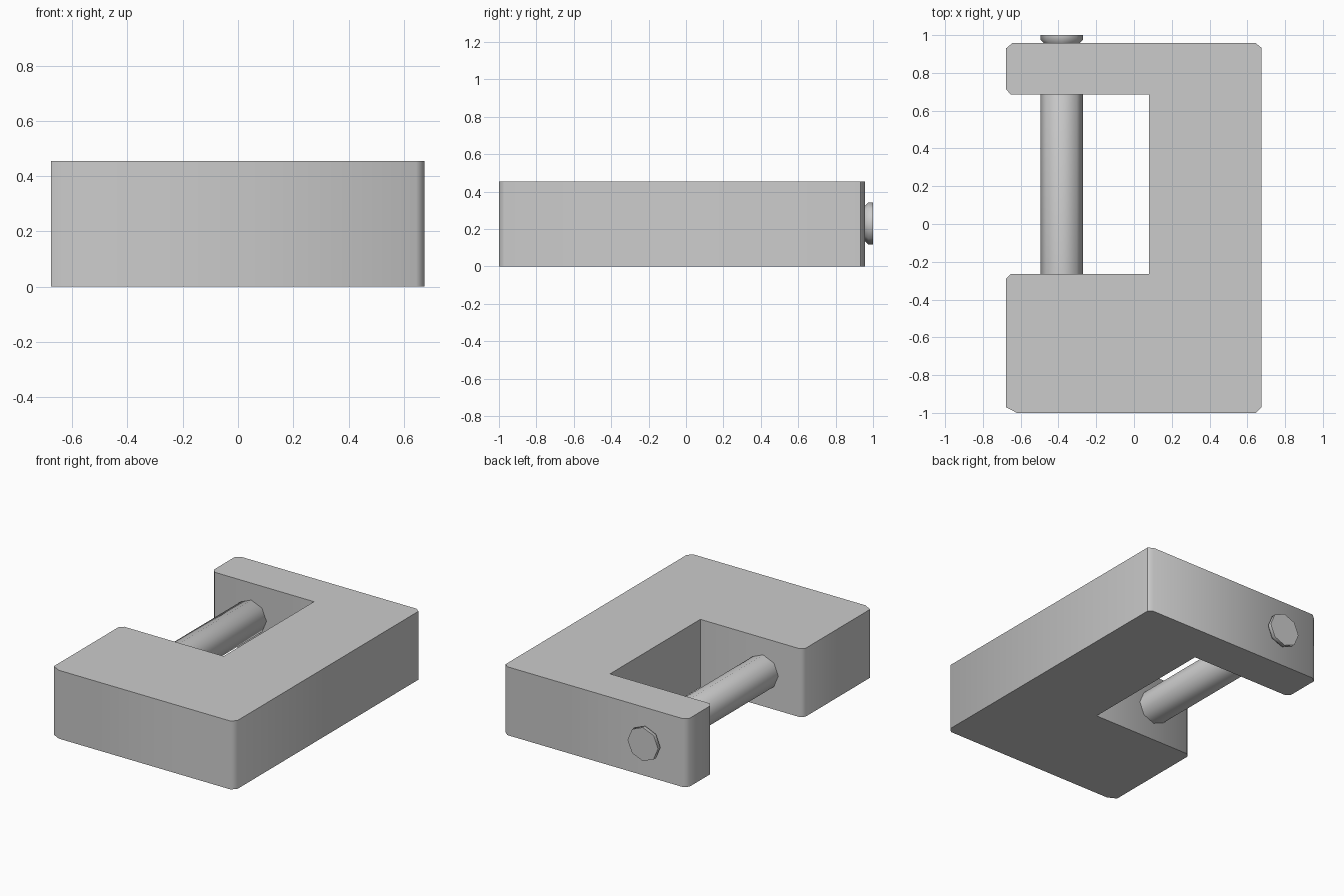
import bpy, bmesh, math

if "Cube" in bpy.data.objects:
    bpy.data.objects.remove(bpy.data.objects["Cube"])


def finish(name, bm):
    bmesh.ops.recalc_face_normals(bm, faces=bm.faces)
    mesh = bpy.data.meshes.new(name)
    bm.to_mesh(mesh)
    bm.free()
    ob = bpy.data.objects.new(name, mesh)
    bpy.context.collection.objects.link(ob)
    bpy.ops.object.select_all(action='DESELECT')
    ob.select_set(True)
    bpy.context.view_layer.objects.active = ob
    bpy.ops.object.shade_smooth_by_angle(angle=math.radians(50))
    return ob


# Lock body: C-shaped outline with clipped outer corners, extruded upward
HEIGHT = 0.455
outline = [(-0.62, -1.0), (0.645, -1.0), (0.675, -0.97), (0.675, 0.933),
           (0.645, 0.957), (-0.645, 0.957), (-0.677, 0.93), (-0.677, 0.713),
           (-0.652, 0.685), (0.08, 0.685), (0.08, -0.265), (-0.652, -0.265),
           (-0.677, -0.29), (-0.677, -0.97)]
bm = bmesh.new()
face = bm.faces.new([bm.verts.new((x, y, 0)) for x, y in outline])
top = bmesh.ops.extrude_face_region(bm, geom=[face])
bmesh.ops.translate(bm, vec=(0, 0, HEIGHT),
                    verts=[v for v in top['geom'] if isinstance(v, bmesh.types.BMVert)])
finish("lock_body", bm)


# Eight-sided turned part running along y, from (y, radius) rings
def turned(name, rings, x=-0.382, z=0.23, sides=8):
    bm = bmesh.new()
    loops = []
    for y, r in rings:
        loops.append([bm.verts.new((x + r * math.cos(a), y, z + r * math.sin(a)))
                      for a in (math.tau * i / sides for i in range(sides))])
    for a, b in zip(loops, loops[1:]):
        for i in range(sides):
            j = (i + 1) % sides
            bm.faces.new((a[i], a[j], b[j], b[i]))
    bm.faces.new(loops[0])
    bm.faces.new(loops[-1])
    return finish(name, bm)


# Locking bolt with a necked head poking out of the back arm
turned("locking_bolt", [(-0.29, 0.112), (0.90, 0.112), (0.945, 0.082),
                        (0.975, 0.112), (1.0, 0.112)])
